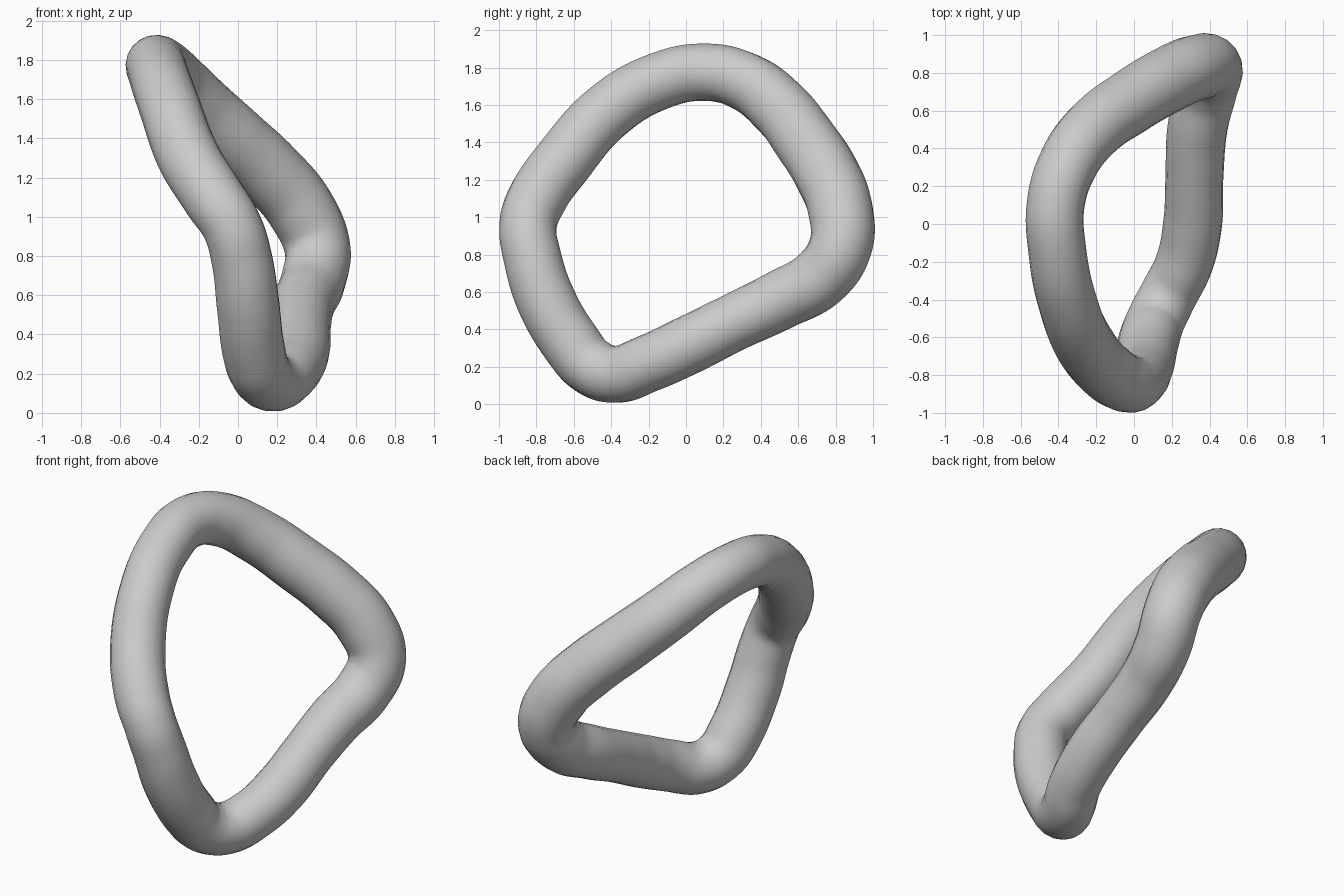
import bpy

# Remove only the default cube
default_cube = bpy.data.objects.get("Cube")
if default_cube is not None:
    bpy.data.objects.remove(default_cube, do_unlink=True)


def make_material(name, colour):
    material = bpy.data.materials.new(name)
    material.use_nodes = True
    material.diffuse_color = colour
    shader = material.node_tree.nodes["Principled BSDF"]
    shader.inputs["Base Color"].default_value = colour
    return material


def make_closed_tube(name, path, thickness, material):
    """Sweep a round section along a smooth closed path and return a mesh."""
    curve = bpy.data.curves.new(name, "CURVE")
    curve.dimensions = "3D"
    curve.resolution_u = 10
    curve.bevel_depth = thickness
    curve.bevel_resolution = 8
    curve.twist_mode = "MINIMUM"
    spline = curve.splines.new("BEZIER")
    spline.bezier_points.add(len(path) - 1)
    spline.use_cyclic_u = True
    for point, (x, y, z, swell) in zip(spline.bezier_points, path):
        point.co = (x, y, z)
        point.radius = swell
        point.handle_left_type = point.handle_right_type = "AUTO"
    tube = bpy.data.objects.new(name, curve)
    bpy.context.collection.objects.link(tube)
    bpy.ops.object.select_all(action="DESELECT")
    tube.select_set(True)
    bpy.context.view_layer.objects.active = tube
    bpy.ops.object.convert(target="MESH")
    tube = bpy.context.view_layer.objects.active
    tube.name = name
    tube.data.materials.clear()
    tube.data.materials.append(material)
    bpy.ops.object.shade_smooth()
    return tube


# Centre line of the bent ring: x, y, z and relative thickness
ring_path = [
    # crest and front strand, going down
    (-.415, .1, 1.775, 1), (-.405, -.15, 1.725, 1), (-.35, -.42, 1.565, 1.02),
    (-.25, -.655, 1.3, 1.05), (-.12, -.8, 1.09, 1.04), (-.03, -.845, .95, 1),
    (.02, -.82, .78, 1.02), (.05, -.75, .56, 1.05), (.08, -.61, .32, 1.05),
    # lowest bend and lower strand, going back
    (.115, -.51, .205, 1.02), (.18, -.38, .16, 1), (.265, -.21, .215, 1),
    (.31, 0, .31, 1.02), (.32, .25, .435, 1), (.335, .5, .555, 1.04),
    (.385, .72, .68, 1.08),
    # rear bend and back strand, rising to the crest
    (.405, .825, .84, 1.1), (.32, .825, 1.04, 1.14), (.155, .75, 1.235, 1.14),
    (-.02, .645, 1.4, 1.12), (-.21, .505, 1.58, 1.08), (-.35, .315, 1.725, 1.03),
]

grey = make_material("plain grey", (.6, .6, .6, 1))
make_closed_tube("bent_ring", ring_path, .153, grey)
